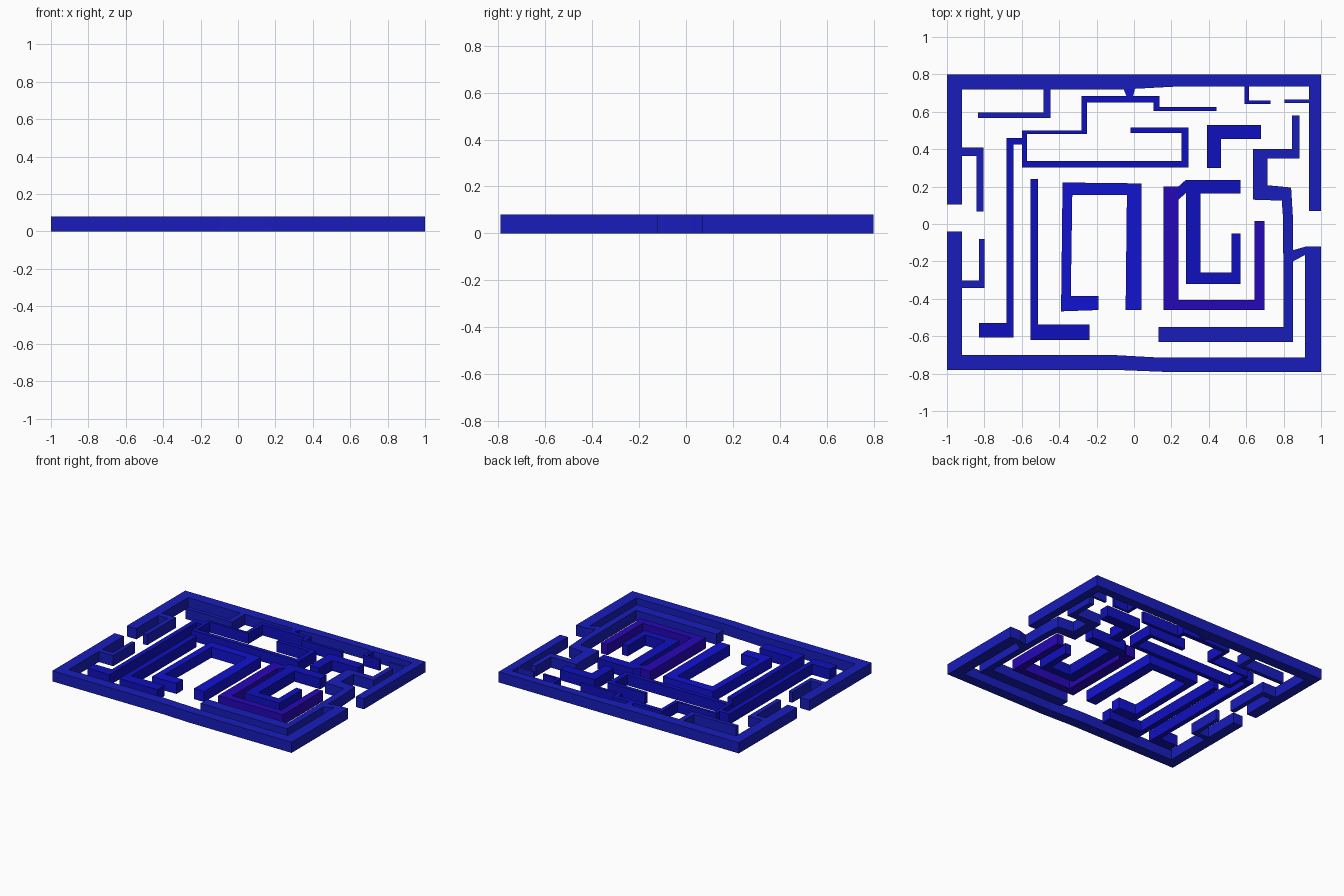
import bpy, bmesh
from mathutils import Vector

if "Cube" in bpy.data.objects:
    bpy.data.objects.remove(bpy.data.objects["Cube"])

HEIGHT = 0.08


def material(name, rgb):
    m = bpy.data.materials.new(name)
    m.diffuse_color = (*rgb, 1)
    m.use_nodes = True
    m.node_tree.nodes["Principled BSDF"].inputs["Base Color"].default_value = m.diffuse_color
    return m


BORDER = material("border_blue", (0.009, 0.012, 0.50))
INNER = material("inner_blue", (0.005, 0.005, 0.52))
CENTRE = material("centre_blue", (0.006, 0.006, 0.64))
VIOLET = material("violet_blue", (0.02, 0.002, 0.48))


def slab(name, outline, mat):
    """Extrude a closed plan outline up to the wall height."""
    bm = bmesh.new()
    base = bm.faces.new([bm.verts.new((x, y, 0)) for x, y in outline])
    top = bmesh.ops.extrude_face_region(bm, geom=[base])["geom"]
    bmesh.ops.translate(bm, vec=(0, 0, HEIGHT),
                        verts=[g for g in top if isinstance(g, bmesh.types.BMVert)])
    bmesh.ops.recalc_face_normals(bm, faces=bm.faces)
    mesh = bpy.data.meshes.new(name)
    bm.to_mesh(mesh)
    bm.free()
    mesh.materials.append(mat)
    obj = bpy.data.objects.new(name, mesh)
    bpy.context.collection.objects.link(obj)
    return obj


def wall(name, path, widths, mat=INNER):
    """Mitred wall along a right-angled centre line, one width per segment."""
    pts = [Vector(p) for p in path]
    offs = []
    for a, b, w in zip(pts, pts[1:], widths):
        d = (b - a).normalized()
        offs.append(Vector((-d.y, d.x)) * w / 2)
    # at a square corner, the offsets of both segments simply add up
    shift = [offs[0]] + [a + b for a, b in zip(offs, offs[1:])] + [offs[-1]]
    left = [p + s for p, s in zip(pts, shift)]
    right = [p - s for p, s in zip(pts, shift)]
    return slab(name, left + right[::-1], mat)


# Outer border halves, with openings on the left and right
slab("border_back", [(-1, .105), (-.92, .105), (-.92, .72), (-.05, .72), (.23, .735),
                     (.935, .735), (.935, .07), (1, .07), (1, .80), (-1, .80)], BORDER)
slab("border_front", [(-1, -.04), (-1, -.78), (-.1, -.78), (.15, -.79), (1, -.79),
                      (1, -.12), (.92, -.12), (.85, -.14), (.85, -.20), (.915, -.165),
                      (.915, -.715), (.15, -.715), (-.12, -.70), (-.92, -.70),
                      (-.92, -.04)], BORDER)

# Short walls growing from the border
wall("back_left_hook", [(-.466, .72), (-.466, .582), (-.835, .582)], [.038, .03], BORDER)
wall("left_upper_hook", [(-.92, .387), (-.823, .387), (-.823, .068)], [.046, .036], BORDER)
wall("left_lower_hook", [(-.92, -.322), (-.815, -.322), (-.815, -.08)], [.04, .03], BORDER)
wall("back_right_hook", [(.602, .735), (.602, .651), (.73, .651)], [.024, .018])
wall("right_spur", [(.805, .657), (.935, .657)], [.018], BORDER)
slab("back_stub", [(-.055, .72), (.005, .722), (-.005, .683), (-.04, .683)], CENTRE)

# Long winding wall at the back and the tall wall beside it
wall("winding_wall",
     [(-.02, .502), (.272, .502), (.272, .319), (-.586, .319), (-.586, .491),
      (-.265, .491), (-.265, .667), (.12, .667), (.12, .614), (.44, .614)],
     [.03, .037, .033, .027, .017, .03, .033, .03, .022])
wall("tall_left_wall", [(-.598, .442), (-.662, .442), (-.662, -.568), (-.83, -.568)],
     [.036, .037, .08])

# Centre walls
wall("centre_corner", [(-.533, .24), (-.533, -.578), (-.237, -.578)], [.042, .084])
slab("centre_arch", [(-.382, .222), (.04, .217), (.04, -.46), (-.045, -.46), (-.038, .155),
                     (-.33, .155), (-.338, -.385), (-.19, -.385), (-.19, -.46),
                     (-.39, -.467)], CENTRE)

# Right-hand spiral: outer hook, inner hook and the link between them
wall("spiral_outer", [(.197, .20), (.197, -.433), (.67, -.433), (.67, .015)],
     [.08, .055, .054], VIOLET)
wall("spiral_inner", [(.57, .20), (.316, .20), (.316, -.29), (.545, -.29), (.545, -.05)],
     [.072, .078, .06, .05])
slab("spiral_link", [(.237, .20), (.277, .236), (.277, .165), (.237, .13)], INNER)

# Walls on the right
wall("back_right_corner", [(.68, .492), (.428, .492), (.428, .30)], [.075, .075])
slab("right_long_wall", [(.885, .58), (.845, .58), (.845, .40), (.635, .40), (.635, .13),
                         (.79, .125), (.797, .03), (.80, -.55), (.13, -.55), (.13, -.63),
                         (.85, -.63), (.85, .03), (.84, .195), (.715, .207), (.715, .35),
                         (.885, .35)], BORDER)
